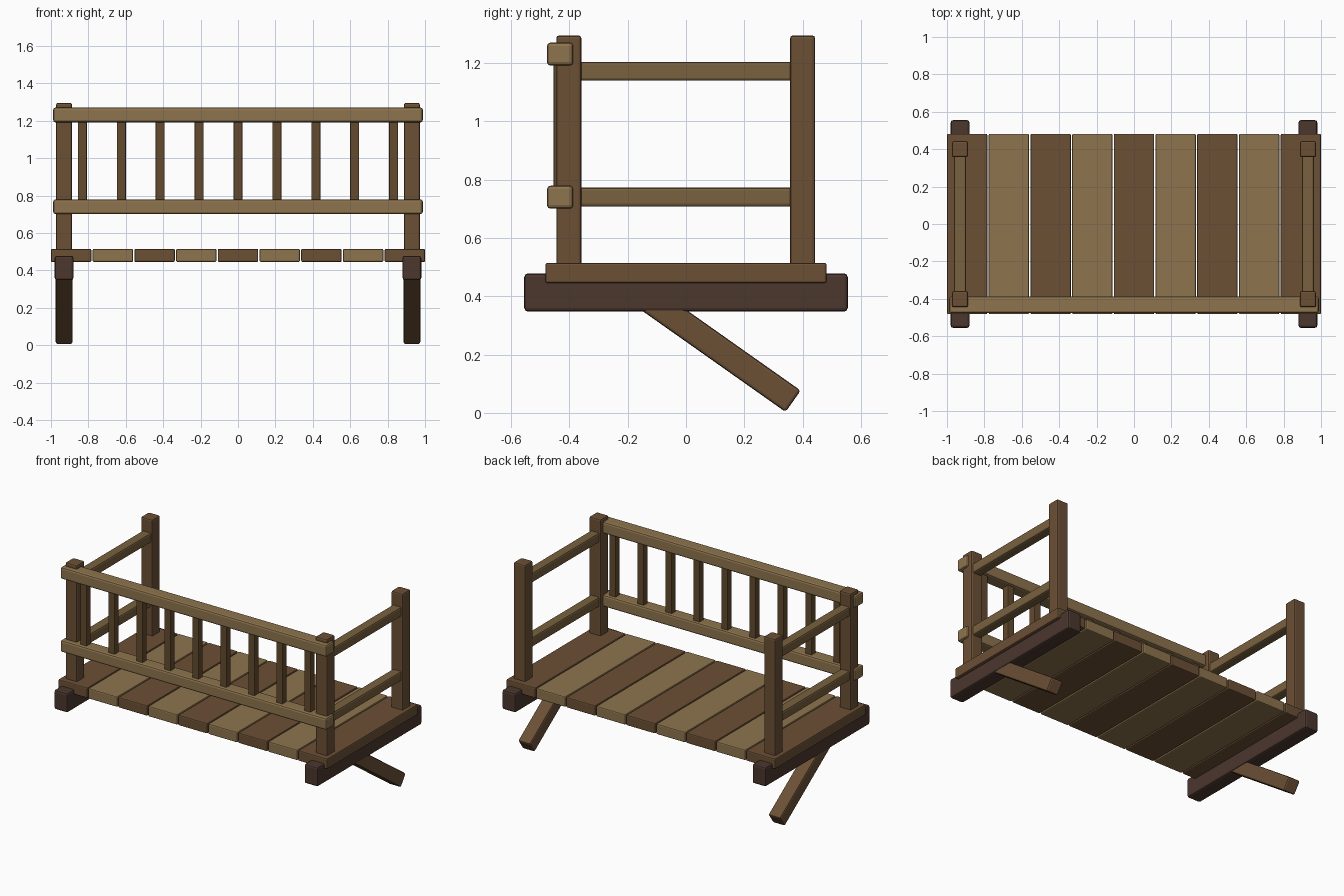
import bpy, bmesh
from math import radians, sin, cos

if "Cube" in bpy.data.objects:
    bpy.data.objects.remove(bpy.data.objects["Cube"])


def material(name, color):
    m = bpy.data.materials.new(name)
    m.diffuse_color = (*color, 1)
    m.use_nodes = True
    m.node_tree.nodes["Principled BSDF"].inputs["Base Color"].default_value = m.diffuse_color
    return m


BROWN = material("brown_wood", (0.15, 0.08, 0.036))
TAN = material("tan_wood", (0.27, 0.175, 0.075))
OLIVE = material("rail_wood", (0.19, 0.12, 0.05))
SPINDLE = material("spindle_wood", (0.125, 0.07, 0.028))
DARK = material("dark_wood", (0.07, 0.038, 0.027))


def beam(name, center, size, mat, tilt=0.0, bevel=0.01):
    """Box with softened edges, optionally tilted about x."""
    bm = bmesh.new()
    bmesh.ops.create_cube(bm, size=1)
    bmesh.ops.scale(bm, vec=size, verts=bm.verts)
    bmesh.ops.bevel(bm, geom=bm.edges[:], offset=bevel, segments=2,
                    profile=0.5, affect='EDGES')
    me = bpy.data.meshes.new(name)
    bm.to_mesh(me)
    bm.free()
    me.materials.append(mat)
    ob = bpy.data.objects.new(name, me)
    ob.location = center
    ob.rotation_euler.x = tilt
    bpy.context.collection.objects.link(ob)
    return ob


# Deck planks, alternating colours
for i in range(9):
    beam(f"deck_plank_{i + 1}", ((i - 4) * 0.223, 0, 0.48), (0.216, 0.964, 0.07),
         BROWN if i % 2 == 0 else TAN, bevel=0.007)

# Both ends: bearer, slanted leg, posts and side rails
SLANT, LEG = radians(35.2), 0.64
for side, s in (("left", -1), ("right", 1)):
    x = 0.93 * s
    beam(f"{side}_bearer", (x, 0, 0.413), (0.10, 1.11, 0.13), DARK, bevel=0.012)
    beam(f"{side}_slanted_leg",
         (x, 0.3675 - cos(SLANT) * LEG / 2, 0.04 + sin(SLANT) * LEG / 2),
         (0.09, LEG, 0.09), BROWN, tilt=-SLANT)
    for end, y in (("front", -0.402), ("back", 0.4)):
        beam(f"{side}_{end}_post", (x, y, 0.887), (0.086, 0.086, 0.816), BROWN)
    for level, z in (("lower", 0.74), ("upper", 1.172)):
        beam(f"{side}_{level}_side_rail", (x, 0, z), (0.065, 0.76, 0.065), OLIVE)

# Front rails
for level, z in (("lower", 0.74), ("upper", 1.231)):
    beam(f"{level}_front_rail", (0, -0.432, z), (1.976, 0.09, 0.079), TAN, bevel=0.012)

# Front spindles
for i in range(9):
    beam(f"front_spindle_{i + 1}", ((i - 4) * 0.208, -0.43, 0.985),
         (0.048, 0.048, 0.47), SPINDLE, bevel=0.005)
